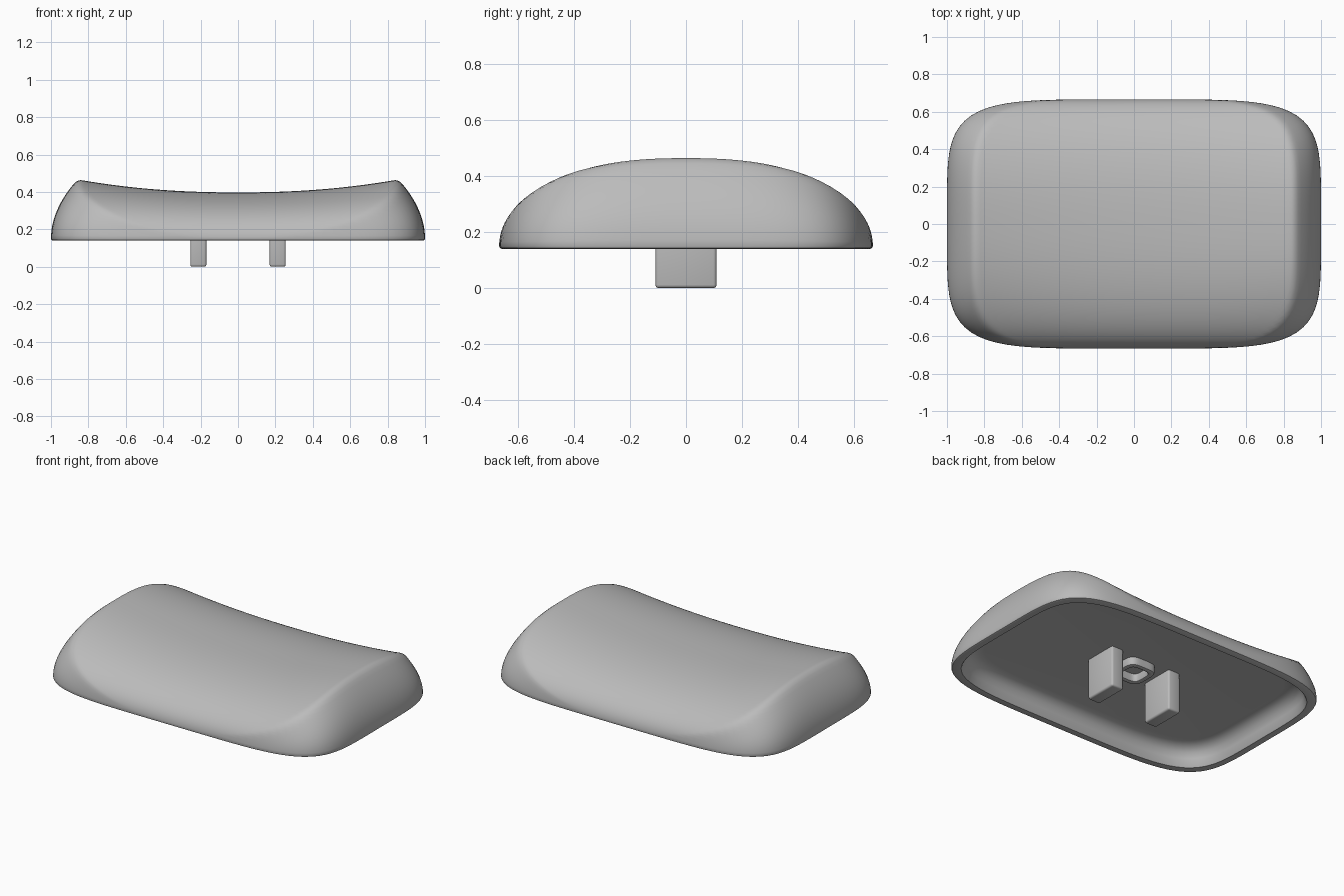
import bpy, bmesh, math

cube = bpy.data.objects.get("Cube")
if cube:
    bpy.data.objects.remove(cube, do_unlink=True)

# Single grey plastic
grey = bpy.data.materials.new("grey_plastic")
grey.use_nodes = True
COLOR = (0.5, 0.5, 0.5, 1)
grey.diffuse_color = COLOR
grey.node_tree.nodes["Principled BSDF"].inputs["Base Color"].default_value = COLOR

HALF_Y = 0.666
SEGMENTS = 144
RINGS = 44
BASE = 0.15
CEILING = 0.26


def outline(half_x, half_y, power=5):
    """Rounded-rectangle loop, as a superellipse sampled by angle."""
    points = []
    for i in range(SEGMENTS):
        a = math.tau * i / SEGMENTS
        c, s = math.cos(a), math.sin(a)
        r = (abs(c) ** power + abs(s) ** power) ** (-1 / power)
        points.append((half_x * r * c, half_y * r * s))
    return points


def cap_height(x, y):
    """Dished along x, domed along y, with softly blended end walls."""
    v = min(abs(y) / HALF_Y, 1)
    width = max((1 - v ** 5) ** 0.2, 0.001)
    u = min(abs(x) / width, 1)
    wall = math.sqrt((1 - u) / 1.33)
    dish = 0.255 + 0.1 * u ** 2.2
    k = 0.03
    h = max(k - abs(wall - dish), 0) / k
    blend = min(wall, dish) - h * h * k / 4
    return BASE + 0.97 * max(blend, 0) * math.sqrt(1 - v ** 2.4)


def finish(name, bm, angle=40):
    bmesh.ops.recalc_face_normals(bm, faces=bm.faces)
    mesh = bpy.data.meshes.new(name)
    bm.to_mesh(mesh)
    bm.free()
    mesh.materials.append(grey)
    obj = bpy.data.objects.new(name, mesh)
    bpy.context.collection.objects.link(obj)
    bpy.ops.object.select_all(action="DESELECT")
    obj.select_set(True)
    bpy.context.view_layer.objects.active = obj
    bpy.ops.object.shade_smooth_by_angle(angle=math.radians(angle))
    return obj


def bridge(bm, loops):
    for a, b in zip(loops, loops[1:]):
        for i in range(len(a)):
            j = (i + 1) % len(a)
            bm.faces.new((a[i], a[j], b[j], b[i]))


def flat_loop(bm, inset, z):
    return [bm.verts.new((x, y, z)) for x, y in outline(1 - inset, HALF_Y - inset)]


# Hollow shell: outer skin, rim and cavity as one run of loops
bm = bmesh.new()
edge = outline(1, HALF_Y)
loops = []
for n in range(1, RINGS + 1):
    r = math.sin(math.pi / 2 * n / RINGS)
    loops.append([bm.verts.new((x * r, y * r, BASE if n == RINGS else cap_height(x * r, y * r)))
                  for x, y in edge])
centre = bm.verts.new((0, 0, cap_height(0, 0)))
for i in range(SEGMENTS):
    bm.faces.new((centre, loops[0][i], loops[0][(i + 1) % SEGMENTS]))
for inset, z in ((0.003, 0.143), (0.01, 0.14), (0.046, 0.14), (0.05, 0.145),
                 (0.062, 0.19), (0.075, 0.222), (0.098, 0.245), (0.125, 0.257), (0.155, CEILING)):
    loops.append(flat_loop(bm, inset, z))
bridge(bm, loops)
bm.faces.new(loops[-1])
finish("cap_shell", bm)


# Two mounting prongs under the cap
for side, name in ((1, "left_prong"), (-1, "right_prong")):
    bm = bmesh.new()
    bmesh.ops.create_cube(bm, size=1)
    for v in bm.verts:
        v.co = (side * 0.212 + v.co.x * 0.086, v.co.y * 0.218, (v.co.z + 0.5) * (CEILING + 0.01))
    bmesh.ops.bevel(bm, geom=bm.edges[:], offset=0.012, segments=3, profile=0.5, affect="EDGES")
    finish(name, bm)

# Rounded square collar on the cavity ceiling
bm = bmesh.new()
section = ((0.1, 0.27), (0.1, 0.222), (0.096, 0.213), (0.088, 0.21),
           (0.077, 0.21), (0.069, 0.213), (0.065, 0.222), (0.065, 0.27))
bridge(bm, [[bm.verts.new((x, y, z)) for x, y in outline(h, h, 4)] for h, z in section])
finish("centre_collar", bm)
